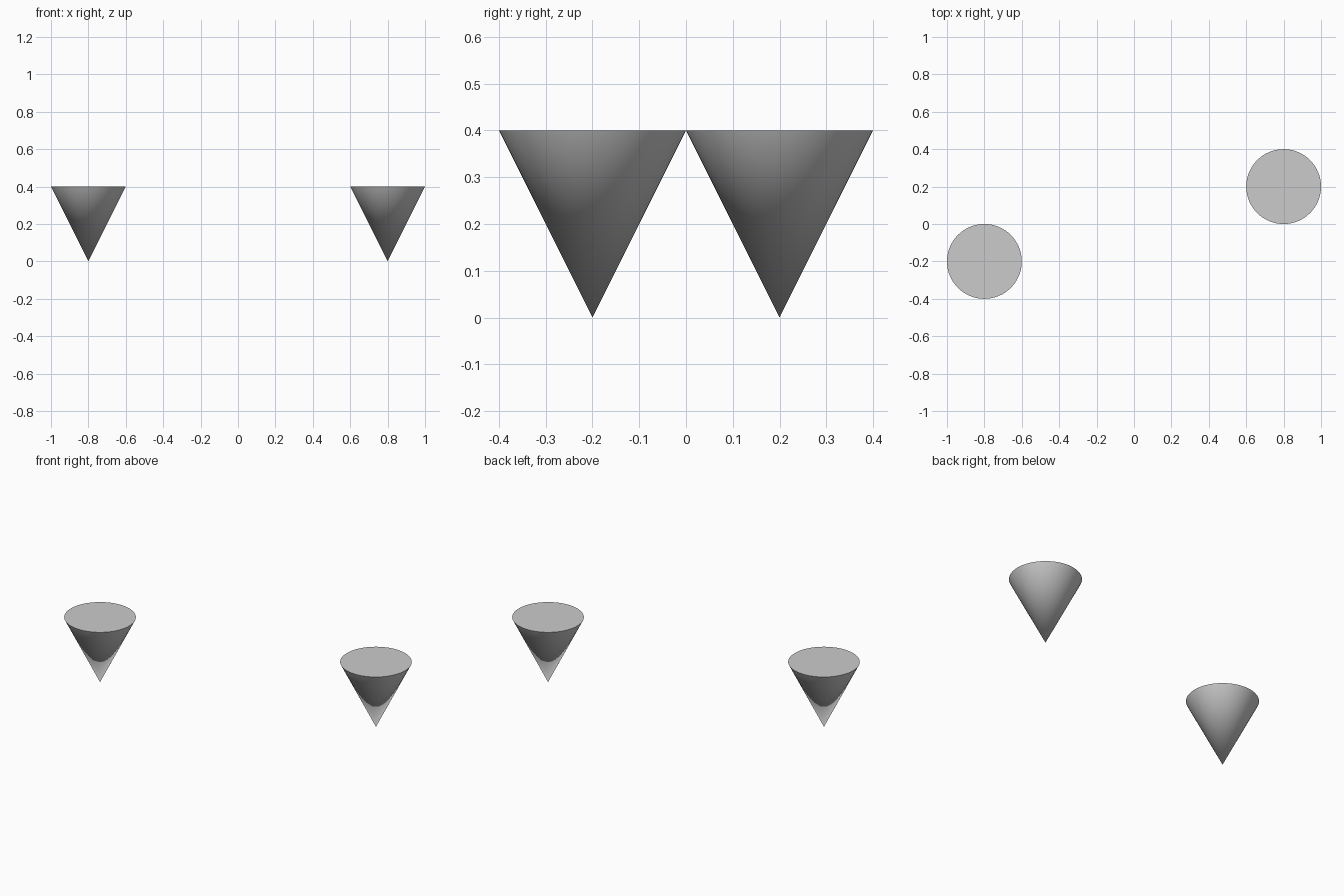
import bpy
import math

if "Cube" in bpy.data.objects:
    bpy.data.objects.remove(bpy.data.objects["Cube"])

RADIUS, HEIGHT = 0.2, 0.4


def inverted_cone(name, x, y):
    # Solid cone standing on its tip, with a flat cap on top
    bpy.ops.mesh.primitive_cone_add(vertices=64, radius1=0, radius2=RADIUS,
                                    depth=HEIGHT, location=(x, y, HEIGHT / 2))
    cone = bpy.context.object
    cone.name = name
    bpy.ops.object.shade_smooth_by_angle(angle=math.radians(40))


# Two matching cones placed diagonally opposite each other
for name, side in (("left_cone", -1), ("right_cone", 1)):
    inverted_cone(name, 0.8 * side, 0.2 * side)
